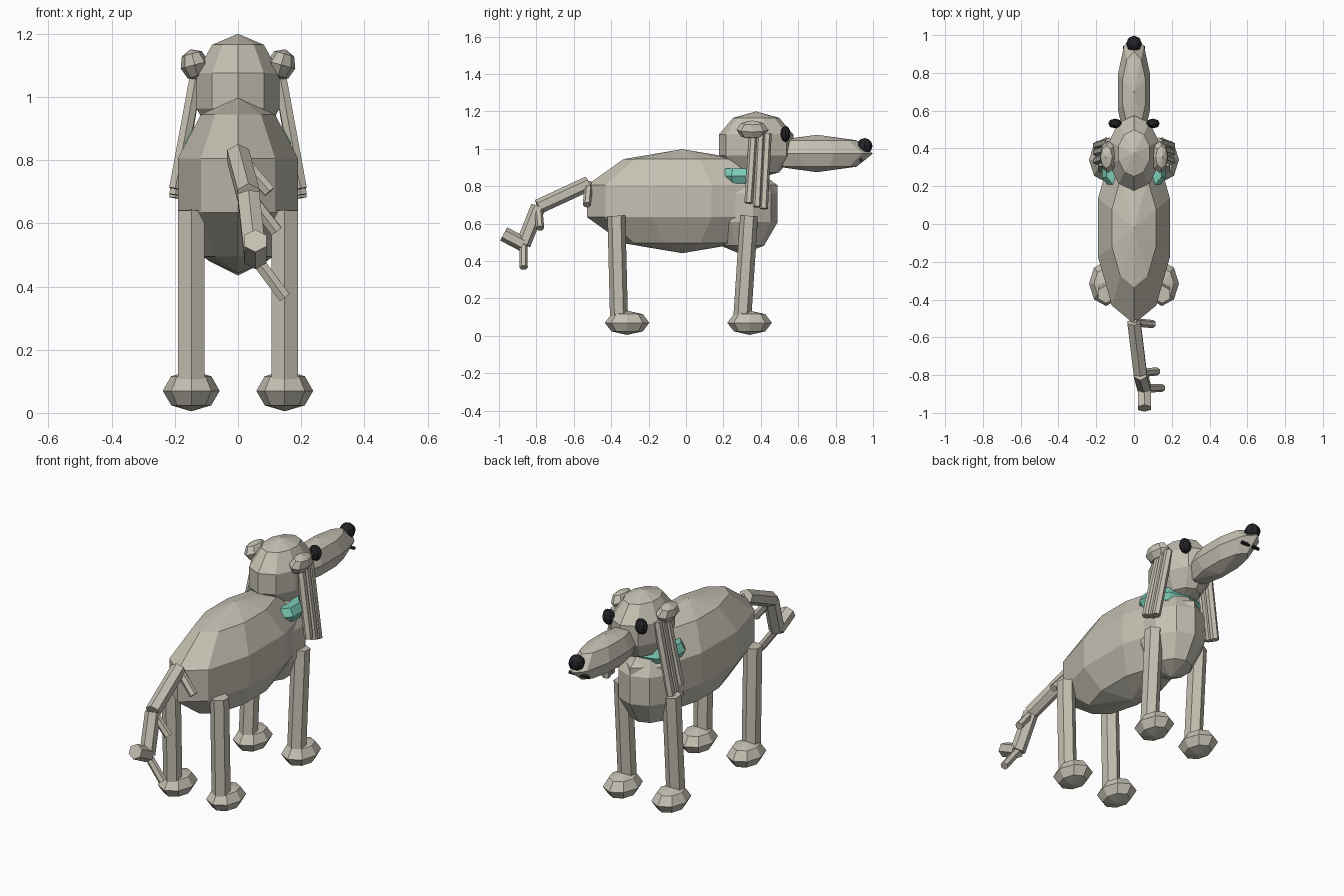
import bpy
import bmesh
from math import sin, cos, pi, radians
from mathutils import Vector, Matrix

default = bpy.data.objects.get("Cube")
if default:
    bpy.data.objects.remove(default, do_unlink=True)


def material(name, color):
    mat = bpy.data.materials.new(name)
    mat.use_nodes = True
    mat.diffuse_color = (*color, 1)
    mat.node_tree.nodes["Principled BSDF"].inputs["Base Color"].default_value = (*color, 1)
    return mat


FUR = material("warm_grey_fur", (0.56, 0.53, 0.45))
DARK = material("near_black", (0.017, 0.017, 0.022))
TEAL = material("teal_collar", (0.2, 0.6, 0.47))


def finish(name, bm, mat):
    bmesh.ops.recalc_face_normals(bm, faces=bm.faces)
    mesh = bpy.data.meshes.new(name)
    bm.to_mesh(mesh)
    bm.free()
    mesh.materials.append(mat)
    obj = bpy.data.objects.new(name, mesh)
    bpy.context.collection.objects.link(obj)
    return obj


def lathe(name, rows, segs, matrix, mat):
    """Turn (radius, height) rows about local z; a zero radius makes a pole."""
    bm = bmesh.new()
    rings = []
    for r, z in rows:
        count = segs if r > 1e-6 else 1
        rings.append([bm.verts.new((r * sin(2 * pi * i / segs), r * cos(2 * pi * i / segs), z))
                      for i in range(count)])
    for low, high in zip(rings, rings[1:]):
        for i in range(segs):
            j = (i + 1) % segs
            quad = [low[i % len(low)], low[j % len(low)], high[j % len(high)], high[i % len(high)]]
            bm.faces.new(list(dict.fromkeys(quad)))
    for ring in (rings[0], rings[-1]):
        if len(ring) > 1:
            bm.faces.new(ring)
    bm.transform(matrix)
    return finish(name, bm, mat)


def ball(name, center, radii, segs, rings, mat=FUR, tilt=0):
    rows = [(sin(pi * k / rings), -cos(pi * k / rings)) for k in range(rings + 1)]
    rows[0], rows[-1] = (0, -1), (0, 1)
    matrix = (Matrix.Translation(center) @ Matrix.Rotation(radians(tilt), 4, 'Y')
              @ Matrix.Diagonal((*radii, 1)))
    return lathe(name, rows, segs, matrix, mat)


def rod(name, start, end, radius, segs=6, mat=FUR):
    a, b = Vector(start), Vector(end)
    z = (b - a).normalized()
    ref = Vector((1, 0, 0)) if abs(z.x) < 0.9 else Vector((0, 1, 0))
    x = (ref - z * ref.dot(z)).normalized()
    matrix = Matrix.Translation(a) @ Matrix((x, z.cross(x), z)).transposed().to_4x4()
    return lathe(name, [(radius, 0), (radius, (b - a).length)], segs, matrix, mat)


# Torso, neck, head and muzzle
ball("body", (0, -0.02, 0.72), (0.21, 0.535, 0.278), 10, 5)
ball("chest", (0, 0.3, 0.685), (0.17, 0.2, 0.25), 10, 5)
rod("neck", (0, 0.33, 0.78), (0, 0.37, 0.96), 0.09, 8)
ball("head", (0, 0.375, 1.02), (0.146, 0.21, 0.18), 10, 5)
ball("muzzle", (0, 0.7, 0.975), (0.09, 0.3, 0.1), 10, 4)
ball("nose", (0, 0.955, 1.015), (0.042, 0.042, 0.042), 8, 6, DARK)
rod("mouth", (-0.057, 0.935, 0.94), (0.057, 0.935, 0.94), 0.01, 6, DARK)

# Collar ring
bm = bmesh.new()
MAJOR, MINOR, AROUND, SIDES = 0.13, 0.047, 10, 6
loops = []
for i in range(AROUND):
    a = 2 * pi * i / AROUND
    loops.append([])
    for k in range(SIDES):
        t = 2 * pi * k / SIDES
        r = MAJOR + MINOR * cos(t)
        loops[-1].append(bm.verts.new((r * sin(a), 0.29 + 0.85 * r * cos(a), 0.855 + MINOR * sin(t))))
for i in range(AROUND):
    p, q = loops[i], loops[(i + 1) % AROUND]
    for k in range(SIDES):
        m = (k + 1) % SIDES
        bm.faces.new((p[k], p[m], q[m], q[k]))
finish("collar", bm, TEAL)

# Paired parts
for side, s in (("left", 1), ("right", -1)):
    ball(side + "_eye", (s * 0.1, 0.532, 1.08), (0.037, 0.026, 0.043), 8, 6, DARK)
    ball(side + "_ear_base", (s * 0.137, 0.355, 1.102), (0.046, 0.085, 0.051), 8, 4, tilt=s * 15)
    for n, (top_y, low_y, low_z) in enumerate(((0.36, 0.335, 0.71), (0.4, 0.38, 0.69),
                                               (0.435, 0.415, 0.68)), 1):
        rod(f"{side}_ear_strand_{n}", (s * 0.13, top_y, 1.08), (s * 0.198, low_y, low_z), 0.023)
    for end, foot_y, low_y, top_y in (("front", 0.34, 0.3, 0.337), ("back", -0.315, -0.358, -0.372)):
        x = s * 0.148
        rod(f"{side}_{end}_leg", (x, low_y, 0.08), (x, top_y, 0.642), 0.048)
        ball(f"{side}_{end}_foot", (x, foot_y, 0.07), (0.09, 0.119, 0.065), 8, 4)

# Jointed tail with a small tuft at each joint
joints = [(0, -0.52, 0.815), (0.033, -0.79, 0.69), (0.055, -0.87, 0.49), (0.055, -0.975, 0.545)]
for n, (a, b) in enumerate(zip(joints, joints[1:]), 1):
    rod(f"tail_segment_{n}", a, b, 0.04)
tufts = [(0.1, -0.53, 0.7), (0.122, -0.78, 0.575), (0.148, -0.868, 0.365)]
for n, (a, b) in enumerate(zip(joints, tufts), 1):
    rod(f"tail_tuft_{n}", a, b, 0.022)
